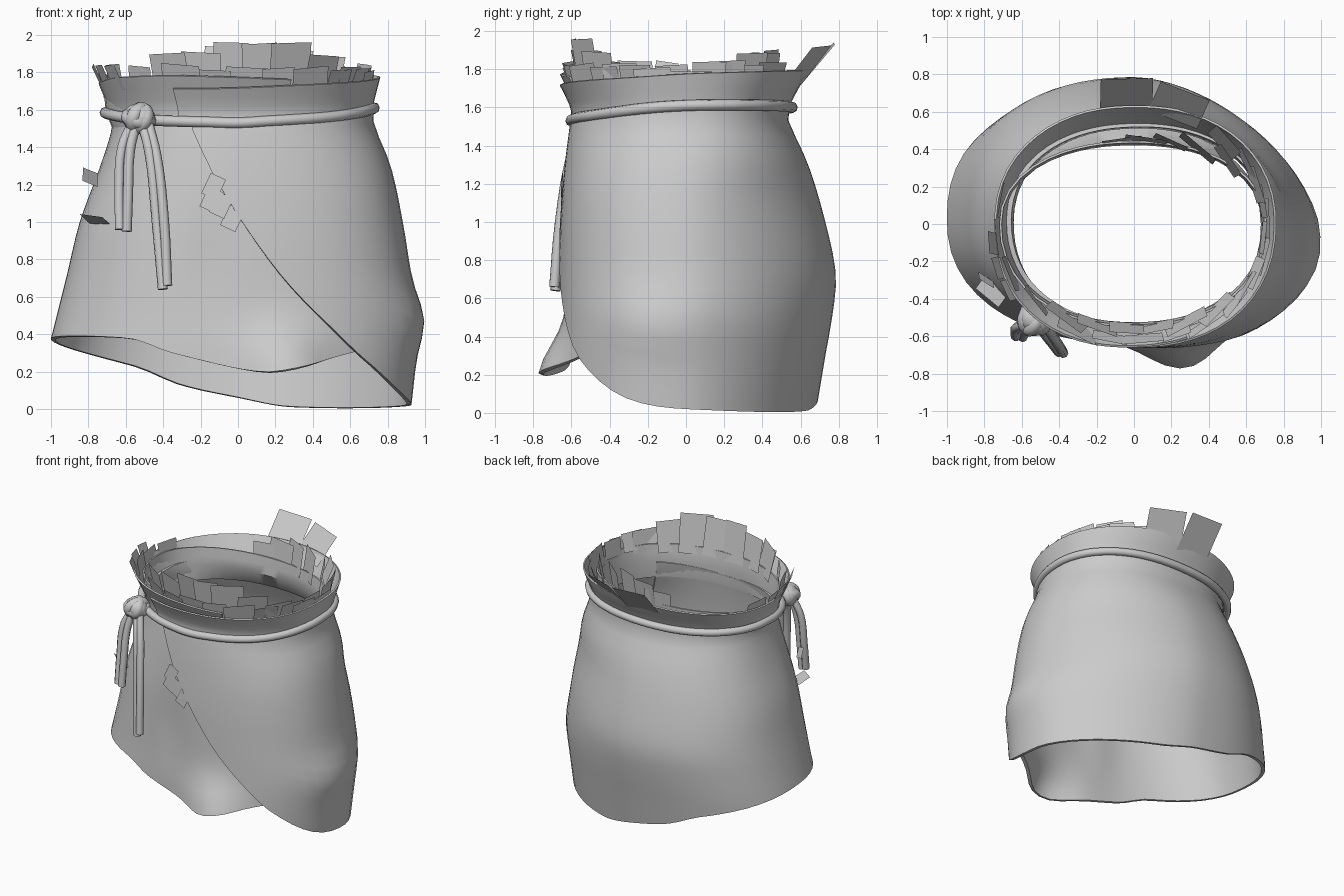
import bpy, math, random
from mathutils import Vector, Matrix

if "Cube" in bpy.data.objects:
    bpy.data.objects.remove(bpy.data.objects["Cube"])

random.seed(4)


def interp(table, t):
    """Smooth Hermite interpolation of rows (t, a, b, ...) -> [a, b, ...]"""
    t = min(max(t, table[0][0]), table[-1][0])
    n = len(table)
    i = max(j for j in range(n - 1) if table[j][0] <= t)
    p, q = table[i], table[i + 1]
    a, b = table[max(i - 1, 0)], table[min(i + 2, n - 1)]
    d = q[0] - p[0]
    s = (t - p[0]) / d
    out = []
    for k in range(1, len(p)):
        m0 = (q[k] - a[k]) / (q[0] - a[0]) * d
        m1 = (b[k] - p[k]) / (b[0] - p[0]) * d
        out.append((2*s**3 - 3*s**2 + 1) * p[k] + (s**3 - 2*s**2 + s) * m0
                   + (3*s**2 - 2*s**3) * q[k] + (s**3 - s**2) * m1)
    return out


# Body silhouette: z, reach to left, right, front, back
BODY = [(0, 1.04, .90, .66, .68), (.3, 1.03, .935, .665, .73), (.5, .985, .95, .655, .765),
        (.72, .93, .91, .65, .785), (1.0, .862, .865, .64, .73), (1.3, .752, .80, .615, .64),
        (1.5, .69, .72, .59, .55), (1.58, .69, .705, .58, .53), (1.78, .765, .75, .675, .63)]
# Angles in degrees: 0 is the front, 90 the right side; over 340 is the lap under the flap
HEM = [(-23, 1.5), (-9, 1.2), (17, .75), (40, .42), (50, .28), (70, .08), (90, .02), (155, .01),
       (180, .06), (205, .13), (222, .23), (265, .37), (312, .38), (330, .30), (369, .20),
       (382, .22), (414, .32)]
BAND_TOP = [(-30, 1.71), (0, 1.715), (60, 1.75), (100, 1.78), (180, 1.79), (270, 1.74),
            (300, 1.77), (332, 1.78), (385, 1.76)]
BELT = [(0, 1.53), (45, 1.56), (90, 1.61), (180, 1.60), (270, 1.585), (315, 1.545), (360, 1.53)]


def polar(deg, z, radii, off=0):
    """Point on an uneven oval ring; the lower body is flatter behind on the right"""
    left, right, front, back = radii
    s, c = math.sin(math.radians(deg)), math.cos(math.radians(deg))
    rx, ry = (right if s > 0 else left), (front if c > 0 else back)
    low = min(max((1.55 - z) / .4, 0), 1)
    n = 2.2 + low * ((.3 if c > 0 else -.52) if s > 0 else (0 if c > 0 else .1))
    r = ((abs(s) / rx) ** n + (abs(c) / ry) ** n) ** (-1 / n) + off
    return Vector((s * r, -c * r, z))


def body(deg, z, off=0):
    return polar(deg, z, interp(BODY, z), off)


def belt_z(deg):
    return interp(BELT, deg % 360)[0]


def bump(x, centre, width):
    return math.exp(-((x - centre) / width) ** 2)


def make_mesh(name, verts, faces, thick=0, smooth=True):
    me = bpy.data.meshes.new(name)
    me.from_pydata([tuple(v) for v in verts], [], faces)
    ob = bpy.data.objects.new(name, me)
    bpy.context.collection.objects.link(ob)
    bpy.ops.object.select_all(action='DESELECT')
    ob.select_set(True)
    bpy.context.view_layer.objects.active = ob
    if thick:
        mod = ob.modifiers.new("thickness", 'SOLIDIFY')
        mod.thickness, mod.offset = thick, -1
        bpy.ops.object.modifier_apply(modifier=mod.name)
    if smooth:
        bpy.ops.object.shade_smooth_by_angle(angle=math.radians(40))
    return ob


def sheet(name, u0, u1, nu, nv, fn, thick):
    """Cloth grid: fn(angle, 0 top .. 1 bottom) gives a point"""
    verts = [fn(u0 + (u1 - u0) * i / nu, j / nv) for i in range(nu + 1) for j in range(nv + 1)]
    w = nv + 1
    faces = [(i*w + j, i*w + j + 1, (i+1)*w + j + 1, (i+1)*w + j)
             for i in range(nu) for j in range(nv)]
    return make_mesh(name, verts, faces, thick)


# Wrapped skirt: one spiral sheet, its first edge being the diagonal flap
def skirt_point(u, v):
    top, low = belt_z(u) + .02, interp(HEM, u)[0]
    z = max(top + (low - top) * v, .003)
    off = .02 - .045 * min(max((u - 70) / 250, 0), 1)
    if u > 300:   # under layer: kicked-out hem and soft drape folds
        off += .15 * bump(u, 380, 17) * bump(z, .18, .22)
        off += -.02 * bump(u, 345, 12) * bump(z, .75, .3)
    off += .035 * bump(u, 80, 14) * bump(z, .46, .15)
    off += .012 * bump(u, 75, 20) * bump(z, 0, .3)
    return body(u, z, off)


sheet("wrap_skirt", -23, 414, 84, 18, skirt_point, .026)


# Flared waistband, also overlapping at the front
def band_point(u, v):
    top, low = interp(BAND_TOP, u)[0], belt_z(u) - .02
    return body(u, top + (low - top) * v, .022 - .035 * (u + 30) / 415)


sheet("waistband", -30, 385, 66, 4, band_point, .012)

# Inner collar standing inside the band
COLLAR = (.70, .69, .53, .425)


def collar_point(u, v):
    if v > .9:
        return body(u, 1.46, -.045)
    return polar(u, 1.72 - .2 * v, COLLAR, .02 * (1 - v))


sheet("inner_collar", 0, 360, 48, 3, collar_point, .012)

# Fur trim cards
cards_v, cards_f = [], []


def card(centre, deg, w, h, lean=0, roll=0):
    """Flat rectangle facing outward at an angle, tipped out by lean, twisted by roll"""
    rot = (Matrix.Rotation(math.radians(deg), 3, 'Z') @ Matrix.Rotation(math.radians(lean), 3, 'X')
           @ Matrix.Rotation(math.radians(roll), 3, 'Y'))
    k = len(cards_v)
    for x, z in ((-1, -1), (1, -1), (1, 1), (-1, 1)):
        cards_v.append(Vector(centre) + rot @ Vector((x * w / 2, 0, z * h / 2)))
    cards_f.append((k, k + 1, k + 2, k + 3))


TOPS = [(-100, 1.82), (-60, 1.85), (-40, 1.89), (-15, 1.94), (22, 1.97), (32, 1.93), (55, 1.85),
        (75, 1.84), (95, 1.83), (130, 1.91), (185, 1.85)]
for deg in range(-100, 190, 16):        # tall row on the collar
    top = interp(TOPS, deg)[0] + random.uniform(-.04, .015)
    h = top - 1.66
    card(polar(deg, 1.66 + h / 2, COLLAR, .025), deg, random.uniform(.18, .25), h,
         random.uniform(6, 14), random.uniform(-4, 4))
for deg in range(-28, 140, 16):         # shorter row just inside the band
    h = random.uniform(.12, .19)
    card(body(deg, 1.755, -.05), deg, random.uniform(.17, .23), h, random.uniform(10, 22),
         random.uniform(-5, 5))
for x, y, w, h in ((-.04, .68, .28, .30), (.24, .635, .28, .26)):   # big cards at the back
    card((x, y, 1.82), 180 - x * 80, w, h, 40, -3)
for deg in (-62, -72, -82):             # outer tufts on the left
    card(body(deg, 1.77, -.01), deg, .12, .15, 24, random.uniform(-10, 10))
# tufts along the flap edge and on the left side
for x, z in ((-.13, 1.19), (-.14, 1.12), (-.09, 1.09), (-.03, 1.02)):
    card((x, -.65, z), -4, .09, .12, -4, 25)
card((-.79, -.30, 1.24), -40, .10, .08, 20, 20)
card((-.76, -.36, 1.01), -50, .16, .10, 60, 12)
make_mesh("fur_trim", cards_v, cards_f, smooth=False)


# Rope parts: round-bevelled curves turned to meshes
def rope(name, pts, r, cyclic=False):
    cu = bpy.data.curves.new(name, 'CURVE')
    cu.dimensions = '3D'
    cu.bevel_depth, cu.bevel_resolution, cu.resolution_u = r, 2, 4
    cu.use_fill_caps = True
    sp = cu.splines.new('BEZIER')
    sp.bezier_points.add(len(pts) - 1)
    for bp, p in zip(sp.bezier_points, pts):
        bp.co = p
        bp.handle_left_type = bp.handle_right_type = 'AUTO'
    sp.use_cyclic_u = cyclic
    ob = bpy.data.objects.new(name, cu)
    bpy.context.collection.objects.link(ob)
    bpy.ops.object.select_all(action='DESELECT')
    ob.select_set(True)
    bpy.context.view_layer.objects.active = ob
    bpy.ops.object.convert(target='MESH')
    bpy.ops.object.shade_smooth_by_angle(angle=math.radians(60))


rope("rope_belt", [body(d, belt_z(d), .02) for d in range(0, 360, 15)], .029, True)

# Knot: a core with crossing coils
K = Vector((-.53, -.51, 1.555))
bpy.ops.mesh.primitive_uv_sphere_add(segments=16, ring_count=10, location=K)
core = bpy.context.object
core.name = "knot_core"
core.scale = (.095, .08, .08)
core.rotation_euler = (0, 0, math.radians(-40))
bpy.ops.object.shade_smooth()
for i, (tilt, turn) in enumerate(((70, -50), (25, 30), (110, 60))):
    rot = Matrix.Rotation(math.radians(turn), 3, 'Z') @ Matrix.Rotation(math.radians(tilt), 3, 'X')
    ring = [K + rot @ Vector((.06 * math.cos(a), .05 * math.sin(a), 0))
            for a in (math.tau * k / 8 for k in range(8))]
    rope("knot_coil_%d" % (i + 1), ring, .04, True)

# Hanging tails: two pairs of strands lying side by side
TAILS = {
    "short_a": [(-.55, -.54, 1.51), (-.578, -.565, 1.38), (-.588, -.59, 1.15), (-.595, -.605, .95)],
    "short_b": [(-.57, -.53, 1.52), (-.62, -.55, 1.40), (-.635, -.57, 1.18), (-.632, -.60, .96)],
    "long_a": [(-.51, -.54, 1.52), (-.475, -.59, 1.38), (-.435, -.64, 1.0), (-.402, -.685, .64)],
    "long_b": [(-.48, -.54, 1.53), (-.435, -.60, 1.35), (-.395, -.66, 1.0), (-.378, -.69, .66)]}
for name, pts in TAILS.items():
    rope("rope_tail_" + name, pts, .027)
